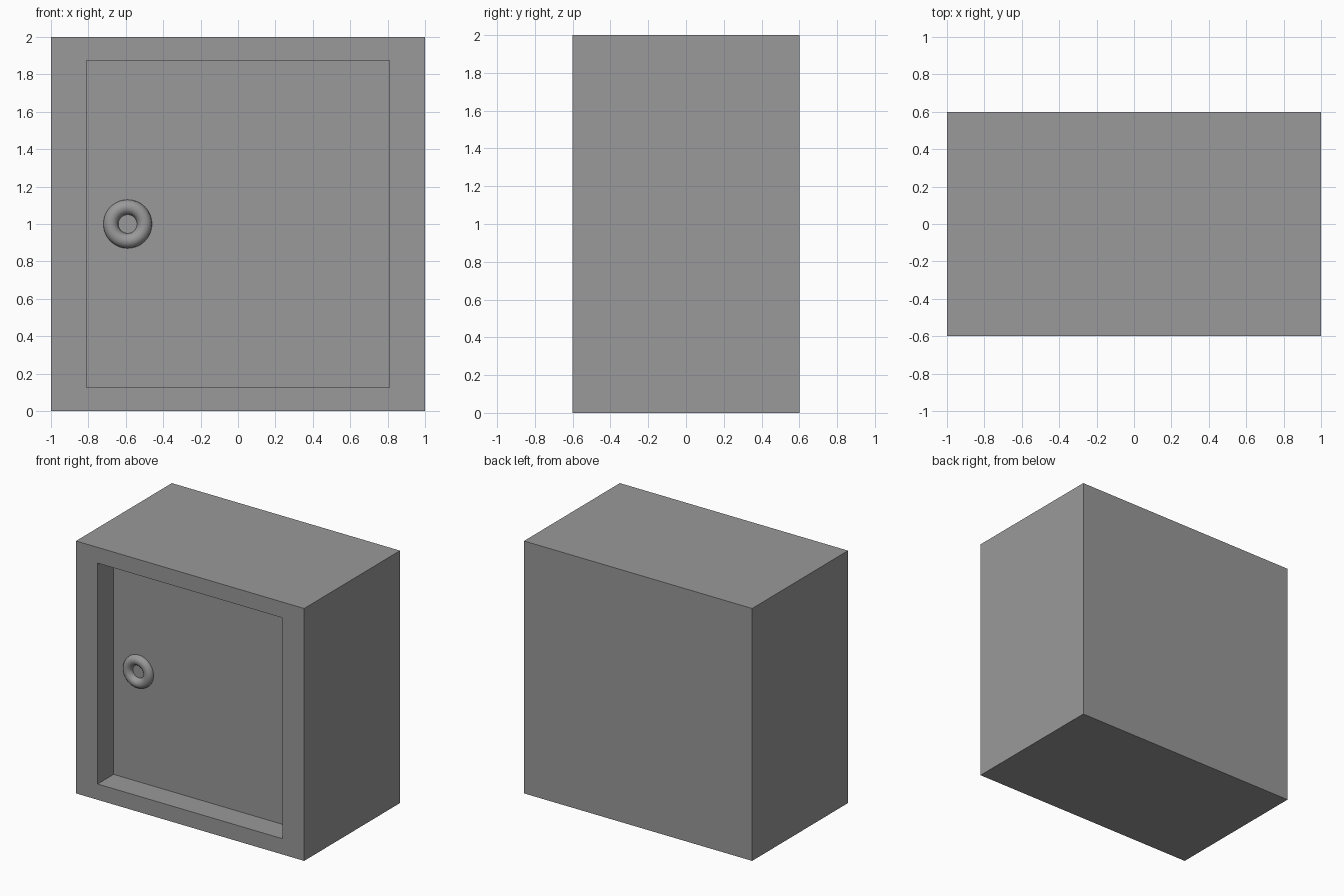
import bpy, bmesh, math
from mathutils import Vector

if "Cube" in bpy.data.objects:
    bpy.data.objects.remove(bpy.data.objects["Cube"])

# Dark grey metal
metal = bpy.data.materials.new("dark_grey")
metal.diffuse_color = (0.32, 0.32, 0.32, 1)
metal.use_nodes = True
metal.node_tree.nodes["Principled BSDF"].inputs["Base Color"].default_value = metal.diffuse_color

# Cabinet body: a box whose front face is inset and pushed in to form the recessed door
W, D, H = 1.0, 0.6, 2.0           # half width, half depth, height
DOOR_X, DOOR_Z0, DOOR_Z1 = 0.81, 0.125, 1.875
RECESS = 0.20

bm = bmesh.new()
bmesh.ops.create_cube(bm, size=1)
for v in bm.verts:
    v.co = Vector((v.co.x * 2 * W, v.co.y * 2 * D, (v.co.z + 0.5) * H))
bm.normal_update()
door = min(bm.faces, key=lambda f: f.normal.y)


def place_door(y):
    for v in door.verts:
        v.co = Vector((math.copysign(DOOR_X, v.co.x), y,
                       DOOR_Z1 if v.co.z > 1 else DOOR_Z0))


# front frame, then recess walls
bmesh.ops.inset_individual(bm, faces=[door], thickness=0.1)
place_door(-D)
bmesh.ops.inset_individual(bm, faces=[door], thickness=0.01)
place_door(-D + RECESS)
bmesh.ops.recalc_face_normals(bm, faces=bm.faces[:])

mesh = bpy.data.meshes.new("cabinet_body")
bm.to_mesh(mesh)
bm.free()
body = bpy.data.objects.new("cabinet_body", mesh)
bpy.context.collection.objects.link(body)
body.data.materials.append(metal)

# Ring handle, half sunk into the door
bpy.ops.mesh.primitive_torus_add(
    major_radius=0.09, minor_radius=0.04, major_segments=48, minor_segments=16,
    location=(-0.59, -D + RECESS, 1.0), rotation=(math.pi / 2, 0, 0))
handle = bpy.context.object
handle.name = "ring_handle"
handle.data.materials.append(metal)
bpy.ops.object.shade_smooth_by_angle()
